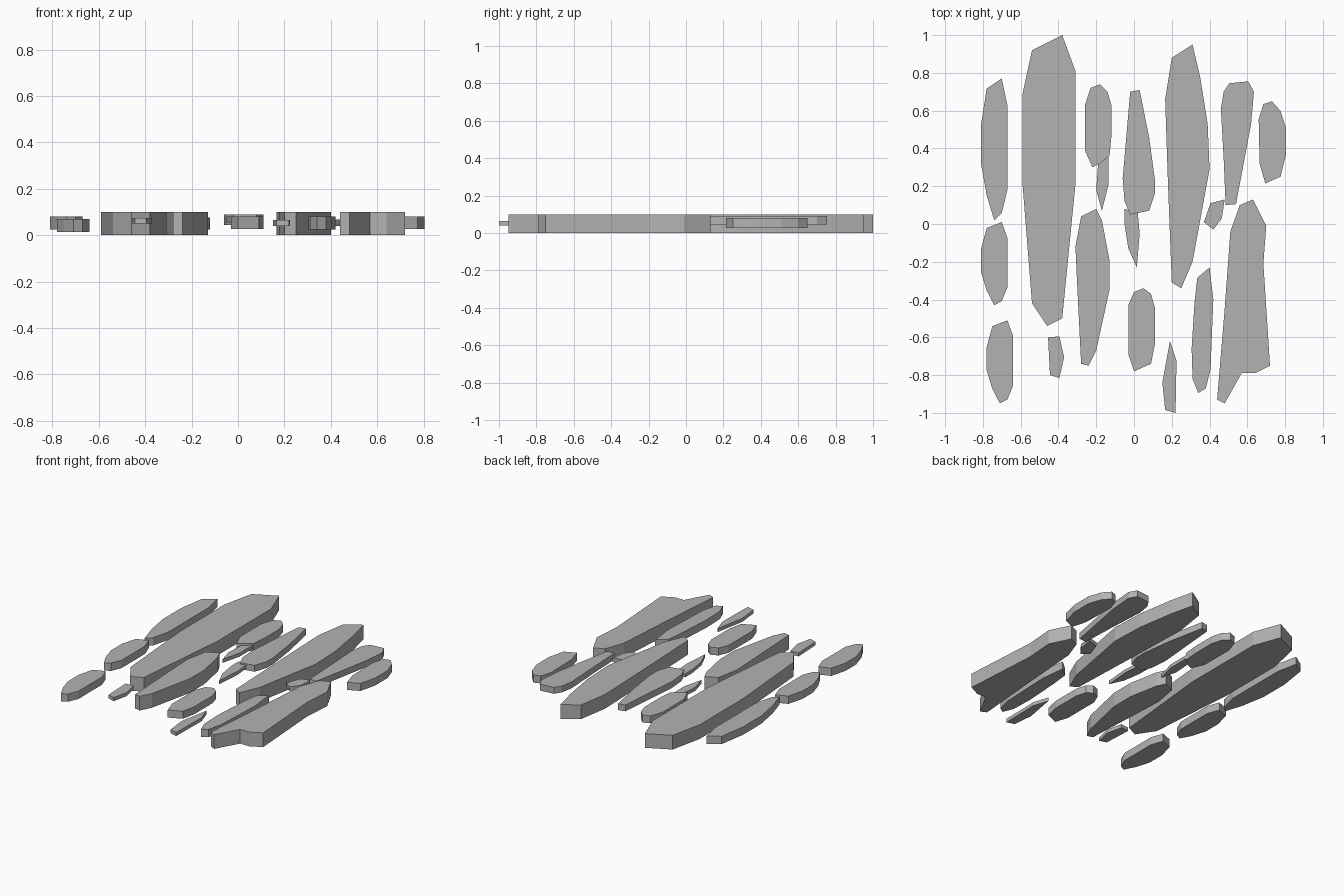
import bpy
import bmesh

# Remove the default cube if the scene has one
default_cube = bpy.data.objects.get("Cube")
if default_cube:
    bpy.data.objects.remove(default_cube, do_unlink=True)

# Single flat stone colour
GREY = 0.45
stone_grey = bpy.data.materials.new("stone_grey")
stone_grey.use_nodes = True
stone_colour = (GREY, GREY, GREY, 1)
stone_grey.diffuse_color = stone_colour
shader = stone_grey.node_tree.nodes["Principled BSDF"]
shader.inputs["Base Color"].default_value = stone_colour


def slab(name, bottom, top, outline, scale=(0.01, 0.01), centre=(0, 0)):
    """Extrude a flat outline (in hundredths) between two heights."""
    mesh = bpy.data.meshes.new(name)
    bm = bmesh.new()
    corners = [
        bm.verts.new((centre[0] + x * scale[0], centre[1] + y * scale[1], bottom))
        for x, y in outline
    ]
    base = bm.faces.new(corners)
    extruded = bmesh.ops.extrude_face_region(bm, geom=[base], use_keep_orig=True)
    raised = [item for item in extruded["geom"] if isinstance(item, bmesh.types.BMVert)]
    bmesh.ops.translate(bm, verts=raised, vec=(0, 0, top - bottom))
    bmesh.ops.recalc_face_normals(bm, faces=bm.faces)
    bm.to_mesh(mesh)
    bm.free()
    mesh.materials.append(stone_grey)
    stone = bpy.data.objects.new(name, mesh)
    bpy.context.collection.objects.link(stone)
    return stone


# Four large slabs, full thickness
FLOOR, CROWN = 0, 0.1
slab("long_slab_right", FLOOR, CROWN, [
    (-38, 100), (-31, 81), (-31, 21), (-38, -50), (-46, -54),
    (-54, -42), (-59, 21), (-59, 69), (-54, 92), (-46, 96)])
slab("long_slab_left", FLOOR, CROWN, [
    (31, 95), (35, 78), (39, 53), (40, 29), (31, -20), (25, -34),
    (20, -31), (18, 21), (16.5, 66), (20, 88)])
slab("broad_slab_front_left", FLOOR, CROWN, [
    (63, 13), (70, -1), (68.5, -21), (72, -75), (64, -79), (57, -79),
    (48, -95), (44, -93), (48, -45), (51, -4), (56, 10)])
slab("middle_slab_front_right", FLOOR, CROWN, [
    (-20, 8), (-17, 2), (-13, -19), (-13, -35), (-20, -67), (-24, -75),
    (-28, -74), (-30, -34), (-31, -12), (-28, 4)])

# Three matching outer stones down the right edge, one shape stretched
PETAL = [(0.57, 1), (1, 0.62), (1, -0.57), (0.57, -0.9), (0, -1),
         (-0.57, -0.65), (-1, -0.2), (-1, 0.35), (-0.57, 0.86)]
for place, bottom, centre, half_length in (
        ("back", 0.025, (-0.74, 0.395), 0.375),
        ("middle", 0.025, (-0.74, -0.21), 0.22),
        ("front", 0.015, (-0.71, -0.73), 0.22)):
    slab("outer_stone_" + place, bottom, bottom + 0.055, PETAL,
         (0.07, half_length), centre)

# Medium stones, raised off the floor
slab("medium_stone_back_right", 0.025, 0.077, [
    (-18, 74), (-14, 70), (-12, 63), (-12, 46), (-13, 36), (-18, 32),
    (-22, 30), (-26, 39), (-26, 63), (-23, 72)])
slab("medium_stone_back_centre", 0.045, 0.09, [
    (-2, 70), (3, 71), (8, 46), (11, 24), (11, 16), (8, 7),
    (-2, 5), (-5, 12), (-6, 24), (-4, 47)])
slab("medium_stone_front_centre", 0.027, 0.08, [
    (5, -34), (9, -37), (11, -44), (11, -64), (9, -74), (0, -78),
    (-3, -69), (-3, -43), (0, -36)])
slab("medium_stone_back_left", 0.045, 0.09, [
    (50.5, 74.5), (60.5, 75.5), (63.5, 70), (62, 53), (54, 10.5),
    (48.5, 10), (47.5, 34), (46, 61), (47.5, 70)])
slab("medium_stone_front_left", 0.025, 0.08, [
    (40, -23), (42, -40), (40.5, -77), (38, -87), (34, -89.5),
    (31, -82), (30.5, -66), (32, -42), (33.5, -28.5)])
slab("outer_stone_left", 0.027, 0.08, [
    (73, 65), (77.5, 60), (80.5, 51), (80.5, 37), (77.5, 25), (69.5, 21.5),
    (66.5, 32), (66, 55.5), (68.5, 63.5)])

# Thin slivers filling the gaps
slab("sliver_back_right", 0.04, 0.065, [
    (-13.5, 36), (-13.5, 21), (-17, 7), (-20, 18), (-19, 32)])
slab("sliver_centre", 0.055, 0.08, [
    (-5, 8), (2, 6), (3, -5), (1.5, -23), (-3, -13), (-5, 0)])
slab("sliver_left", 0.04, 0.068, [
    (40.5, 11), (48, 13), (46.5, 3), (42, -3), (37, 1)])
slab("sliver_front_centre", 0.04, 0.065, [
    (19, -62), (22.5, -72.5), (22, -100), (16.5, -98.5), (15, -84), (17, -73)])
slab("sliver_front_right", 0.05, 0.075, [
    (-45.5, -60), (-39.5, -59.5), (-37, -70.5), (-39.5, -81.5), (-44.5, -80)])
